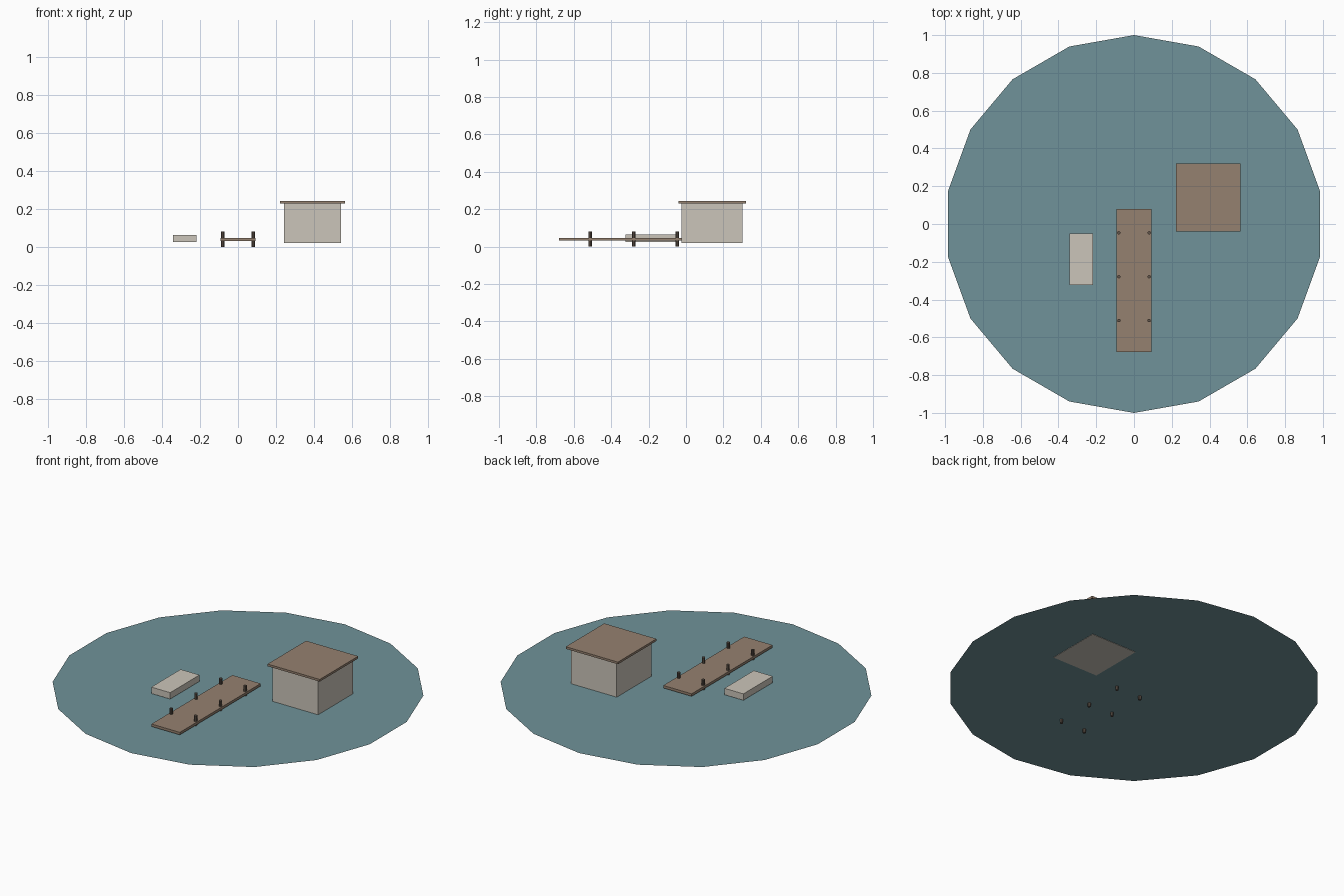
import bpy

if "Cube" in bpy.data.objects:
    bpy.data.objects.remove(bpy.data.objects["Cube"])


def material(name, rgb):
    m = bpy.data.materials.new(name)
    m.diffuse_color = (*rgb, 1)
    m.use_nodes = True
    m.node_tree.nodes["Principled BSDF"].inputs["Base Color"].default_value = m.diffuse_color
    return m


WATER = material("water", (0.16, 0.29, 0.32))
WOOD = material("wood", (0.30, 0.22, 0.16))
DARK = material("dark_wood", (0.12, 0.09, 0.07))
PALE = material("pale_paint", (0.60, 0.56, 0.49))


def finish(name, mat):
    obj = bpy.context.object
    obj.name = name
    obj.data.materials.append(mat)
    return obj


def box(name, x, y, z, mat):
    """Box from (min, max) pairs on each axis."""
    bpy.ops.mesh.primitive_cube_add(size=1, location=[sum(a) / 2 for a in (x, y, z)])
    obj = finish(name, mat)
    obj.scale = [a[1] - a[0] for a in (x, y, z)]
    bpy.ops.object.transform_apply(location=False, rotation=False, scale=True)
    return obj


# Flat low-poly water surface
bpy.ops.mesh.primitive_circle_add(vertices=18, radius=1, fill_type='NGON', location=(0, 0, 0.022))
finish("water_surface", WATER)

# Jetty deck and its six posts
box("jetty_deck", (-0.093, 0.093), (-0.678, 0.08), (0.032, 0.047), WOOD)
for x in (-0.08, 0.08):
    for y in (-0.047, -0.279, -0.511):
        bpy.ops.mesh.primitive_cylinder_add(vertices=8, radius=0.009, depth=0.081,
                                            location=(x, y, 0.0405))
        finish("jetty_post", DARK)

# Boathouse with overhanging flat roof
box("boathouse_walls", (0.243, 0.543), (-0.025, 0.302), (0.02, 0.232), PALE)
box("boathouse_roof", (0.222, 0.564), (-0.04, 0.321), (0.23, 0.243), WOOD)

# Moored boat
box("boat", (-0.342, -0.218), (-0.324, -0.049), (0.026, 0.064), PALE)
